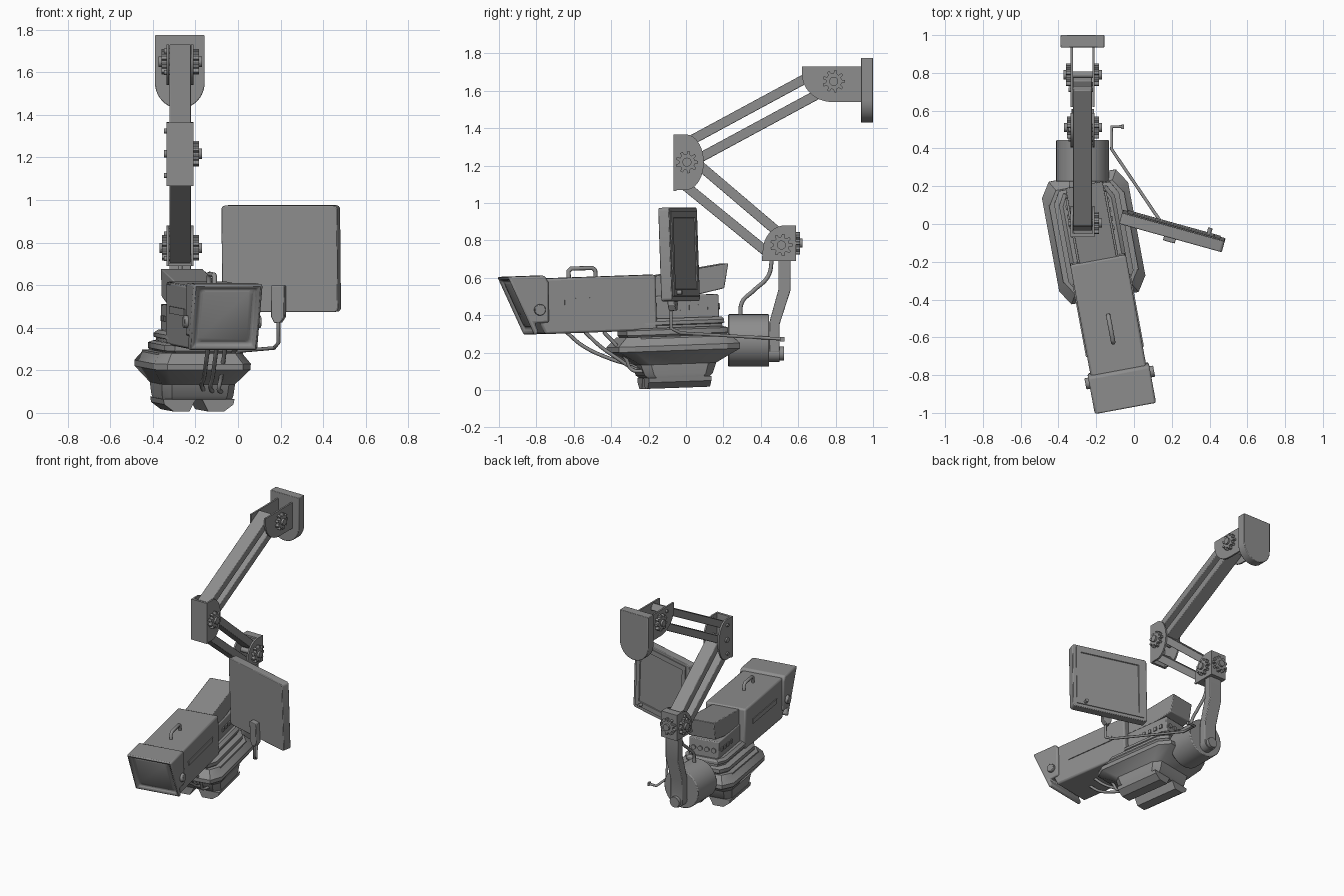
import bpy, bmesh
from math import sin, cos, pi, radians
from mathutils import Matrix, Vector

if "Cube" in bpy.data.objects:
    bpy.data.objects.remove(bpy.data.objects["Cube"])

WORLD = Matrix()
# tilted frames for the projector head and the monitor
HEAD = Matrix.Translation((-.215, -.06, 0)) @ Matrix.Rotation(radians(10.5), 4, 'Z') @ Matrix.Rotation(radians(2), 4, 'X')
MON = Matrix.Translation((.203, -.037, .725)) @ Matrix.Rotation(radians(-15.5), 4, 'Z') @ Matrix.Rotation(radians(2), 4, 'X')
CX = -.272  # centre of the arm
DARK = bpy.data.materials.new("dark_grey")
DARK.diffuse_color = (.27, .27, .27, 1)
DARK.use_nodes = True
DARK.node_tree.nodes["Principled BSDF"].inputs["Base Color"].default_value = DARK.diffuse_color


def finish(name, bm, M=WORLD, bevel=0):
    bmesh.ops.recalc_face_normals(bm, faces=bm.faces)
    me = bpy.data.meshes.new(name)
    bm.to_mesh(me)
    bm.free()
    me.shade_smooth()
    me.set_sharp_from_angle(angle=radians(32))
    me.materials.append(DARK)
    ob = bpy.data.objects.new(name, me)
    bpy.context.collection.objects.link(ob)
    ob.matrix_world = M
    if bevel:
        b = ob.modifiers.new("bevel", 'BEVEL')
        b.width, b.segments, b.limit_method, b.angle_limit = bevel, 2, 'ANGLE', .6
    return ob


def prism(name, pts, lo, hi, axis='x', M=WORLD, bevel=0, face=None, insets=()):
    """Extrude a 2D outline along an axis; optionally inset one face ('hi' cap or side index)."""
    put = {'x': lambda a, b, t: (t, a, b), 'y': lambda a, b, t: (a, t, b), 'z': lambda a, b, t: (a, b, t)}[axis]
    bm = bmesh.new()
    A = [bm.verts.new(put(a, b, lo)) for a, b in pts]
    B = [bm.verts.new(put(a, b, hi)) for a, b in pts]
    n = len(pts)
    bm.faces.new(A[::-1])
    cap = bm.faces.new(B)
    sides = [bm.faces.new((A[i], A[(i + 1) % n], B[(i + 1) % n], B[i])) for i in range(n)]
    bmesh.ops.recalc_face_normals(bm, faces=bm.faces)
    if face is not None:
        f = cap if face == 'hi' else sides[face]
        for t, d in insets:
            bmesh.ops.inset_region(bm, faces=[f], thickness=t, depth=d, use_even_offset=True)
    return finish(name, bm, M, bevel)


def box(name, x, y, z, M=WORLD, bevel=0):
    return prism(name, [(y[0], z[0]), (y[1], z[0]), (y[1], z[1]), (y[0], z[1])], *x, M=M, bevel=bevel)


def arc(cx, cy, rx, ry, a0, a1, n=12):
    return [(cx + rx * cos(radians(a0 + (a1 - a0) * i / n)), cy + ry * sin(radians(a0 + (a1 - a0) * i / n))) for i in range(n + 1)]


def disc(name, a, b, r, lo, hi, axis='x', M=WORLD, n=24, bevel=0):
    return prism(name, arc(a, b, r, r, 0, 360 - 360 / n, n - 1), lo, hi, axis, M, bevel)


def gear(name, a, b, lo, hi, axis='x', out=1):
    pts = []
    for i in range(9):
        for k, r in ((-.3, .043), (-.17, .06), (.17, .06), (.3, .043)):
            t = 2 * pi * (i + k) / 9
            pts.append((a + r * cos(t), b + r * sin(t)))
    prism(name, pts, lo, hi, axis)
    e = hi if out > 0 else lo
    disc(name + "_bolt", a, b, .024, min(e, e + out * .014), max(e, e + out * .014), axis)


def bar(name, p, q, t=.052, w=.1):
    p, q = Vector(p), Vector(q)
    d = (q - p).normalized()
    n = Vector((-d.y, d.x)) * t / 2
    prism(name, [tuple(v) for v in (p - n, q - n, q + n, p + n)], CX - w / 2, CX + w / 2, bevel=.004)


def tube(name, pts, r, M=WORLD, smooth=True):
    cu = bpy.data.curves.new(name, 'CURVE')
    cu.dimensions, cu.bevel_depth, cu.bevel_resolution, cu.use_fill_caps = '3D', r, 2, True
    s = cu.splines.new('BEZIER')
    s.bezier_points.add(len(pts) - 1)
    for b, p in zip(s.bezier_points, pts):
        b.co = p
        b.handle_left_type = b.handle_right_type = 'AUTO' if smooth else 'VECTOR'
    cu.materials.append(DARK)
    ob = bpy.data.objects.new(name, cu)
    bpy.context.collection.objects.link(ob)
    ob.matrix_world = M


def loft(name, rings, M):
    """Stack chamfered rectangles: (half width, half length, centre y, height)."""
    bm = bmesh.new()
    loops = []
    for hw, hv, c, z in rings:
        cu, cv = hw * .22, hv * .24
        loops.append([bm.verts.new((x, y + c, z)) for x, y in (
            (hw, -hv + cv), (hw, hv - cv), (hw - cu, hv), (-hw + cu, hv),
            (-hw, hv - cv), (-hw, -hv + cv), (-hw + cu, -hv), (hw - cu, -hv))])
    for a, b in zip(loops, loops[1:]):
        for i in range(8):
            bm.faces.new((a[i], a[(i + 1) % 8], b[(i + 1) % 8], b[i]))
    bm.faces.new(loops[0])
    bm.faces.new(loops[-1])
    finish(name, bm, M)


# wall plate
prism("wall_plate", [(-.157, 1.775), (-.39, 1.775)] + arc(-.2735, 1.55, .1165, .12, 180, 360, 20), .935, 1.0, 'y', bevel=.004)

# joint brackets: pairs of side plates
shoulder = [(.62, 1.73), (.94, 1.73), (.94, 1.54)] + arc(.78, 1.69, .16, .15, 270, 180)
elbow = [(-.065, 1.07)] + arc(0, 1.218, .095, .148, -90, 90, 18) + [(-.065, 1.365)]
wrist = [(.585, .69), (.585, .88)] + arc(.53, .74, .12, .14, 90, 180) + [(.405, .69)]
for nm, prof in (("shoulder", shoulder), ("elbow", elbow), ("wrist", wrist)):
    for side, x in (("left", CX - .064), ("right", CX + .052)):
        prism(f"{nm}_plate_{side}", prof, x, x + .012)
box("elbow_front", (CX - .064, CX + .064), (-.068, -.05), (1.065, 1.365))
box("wrist_back", (CX - .064, CX + .064), (.57, .587), (.69, .88))
box("wrist_floor", (CX - .064, CX + .064), (.42, .587), (.69, .705))
box("wrist_top", (CX - .064, CX + .064), (.53, .587), (.867, .88))

# arm bars
bar("upper_arm_top_bar", (0, 1.32), (.72, 1.709))
bar("upper_arm_low_bar", (.05, 1.228), (.77, 1.617))
bar("lower_arm_top_bar", (.05, 1.22), (.52, .82))
bar("lower_arm_low_bar", (-.02, 1.105), (.45, .723))

# tooth knobs and pins
R = CX + .064
L = CX - .064
for nm, y, z in (("shoulder", .79, 1.65), ("elbow", .005, 1.218), ("wrist", .51, .775)):
    gear(nm + "_gear_right", y, z, R, R + .024)
    disc(nm + "_axle", y, z, .018, L - .012, R)
gear("shoulder_gear_left", .79, 1.65, L - .024, L, out=-1)
gear("wrist_gear_left", .51, .775, L - .02, L, out=-1)
gear("wrist_gear_back", CX, .785, .587, .61, 'y')
for i, (y, z) in enumerate(((0, 1.325), (0, 1.115), (.71, 1.70), (.74, 1.60), (.5, .84), (.45, .725))):
    disc(f"arm_pin_{i}", y, z, .012, L - .012, R - .004, n=12)

# drop post and motor drum
prism("drop_post", [(.495, .70), (.558, .70), (.558, .53), (.5, .35), (.5, .2), (.445, .2), (.445, .36), (.495, .54)],
      CX - .05, CX + .05, bevel=.005)
disc("post_end", CX, .2, .05, .445, .5, 'y')
disc("post_end_cap", CX, .195, .038, .5, .525, 'y')
disc("motor_drum", CX, .265, .14, .225, .445, 'y', n=40, bevel=.006)
box("drum_coupling", (CX - .07, CX + .07), (.12, .24), (.2, .32))

# stepped base
loft("base_hull", [(.165, .165, 0, .066), (.17, .185, 0, .085), (.175, .205, 0, .14), (.23, .33, 0, .212),
                   (.232, .33, 0, .24), (.195, .28, 0, .29)], HEAD)
loft("base_ledge", [(.165, .265, 0, .288), (.175, .275, 0, .30), (.175, .275, 0, .325), (.155, .25, 0, .335)], HEAD)
loft("base_deck", [(.14, .24, .01, .33), (.14, .24, .01, .348), (.15, .25, .01, .352), (.15, .25, .01, .37), (.13, .24, .01, .385)], HEAD)
for s in (-1, 1):  # splayed feet and side rails
    prism("foot_left" if s < 0 else "foot_right", [(s * .015, .07), (s * .045, .012), (s * .12, .012), (s * .165, .045), (s * .17, .07)],
          -.17, .17, 'y', HEAD)
    box("base_rail", (s * .19 - .012, s * .19 + .012), (-.21, .21), (.265, .29), HEAD)

# control panel and rear block
box("control_panel", (-.11, .11), (-.13, .235), (.37, .505), HEAD, .006)
for i in range(4):
    y = .035 + i * .05
    for s in (-1, 1):
        box(f"side_button_{i}", sorted((s * .105, s * .117)), (y - .012, y + .012), (.425, .452), HEAD)
    disc(f"rear_port_{i}", -.075 + i * .05, .44, .017, .23, .245, 'y', HEAD, 16)
prism("rear_block", [(-.13, .49), (.12, .505), (.27, .535), (.297, .668), (-.13, .61)], -.1, .1, M=HEAD, bevel=.005)

# projector body and hood
prism("projector_body", [(-.11, .324), (-.11, .621), (-.85, .621), (-.72, .324)], -.15, .15, M=HEAD, bevel=.012)
prism("front_hood", [(-.70, .385), (-.695, .60), (-.715, .637), (-.915, .637), (-.78, .318), (-.757, .335), (-.777, .385)],
      -.165, .165, M=HEAD, bevel=.014, face=3, insets=[(.022, 0), (.01, -.022), (.016, .008)])
for s in (-1, 1):
    box("side_strip", sorted((s * .14, s * .156)), (-.61, -.22), (.476, .51), HEAD)
    disc("hood_knob", -.75, .455, .03, *sorted((s * .16, s * .185)), M=HEAD, bevel=.004)
tube("carry_handle", [(0, -.555, .61), (0, -.555, .655), (0, -.54, .668), (0, -.425, .668), (0, -.41, .655), (0, -.41, .61)], .012, HEAD, False)

# monitor on its bent rod
w, h, r = .282, .25, .018
frame = [p for cx, cz, a in ((w - r, h - r, 0), (-w + r, h - r, 90), (-w + r, -h + r, 180), (w - r, -h + r, 270))
         for p in arc(cx, cz, r, r, a, a + 90, 4)]
prism("monitor", frame, -.03, .03, 'y', MON, .004)
prism("monitor_bezel", [(-.255, -.225), (.255, -.225), (.255, .23), (-.255, .23)], .025, .036, 'y', MON,
      face='hi', insets=[(.035, 0), (.004, -.009)])
disc("monitor_button", .19, -.205, .012, .03, .062, 'y', MON, 12)
prism("monitor_mount", [(-.035, -.125), (-.035, -.27), (-.02, -.3), (.01, -.3), (.03, -.27), (.03, -.125)], -.065, -.025, 'y', MON, .004)
tube("monitor_rod", [(.19, -.08, .44), (.19, -.08, .33), (.17, -.03, .305), (-.118, .395, .28), (-.118, .515, .272), (-.06, .515, .272)],
     .009, smooth=False)
box("rod_grip", (-.065, -.052), (.503, .527), (.26, .284))

# cables
for i in range(3):
    x = -.16 + i * .04
    tube(f"front_cable_{i}", [(x + .02, -.64 + i * .1, .31), (x + .01, -.55 + i * .09, .235), (x, -.40 + i * .04, .165),
                              (x - .01, -.29, .13 - i * .01), (x, -.23, .1)], .01)
tube("rear_cable", [(CX, .46, .70), (CX, .44, .61), (CX, .36, .53), (CX, .30, .47), (CX, .29, .39)], .011)
